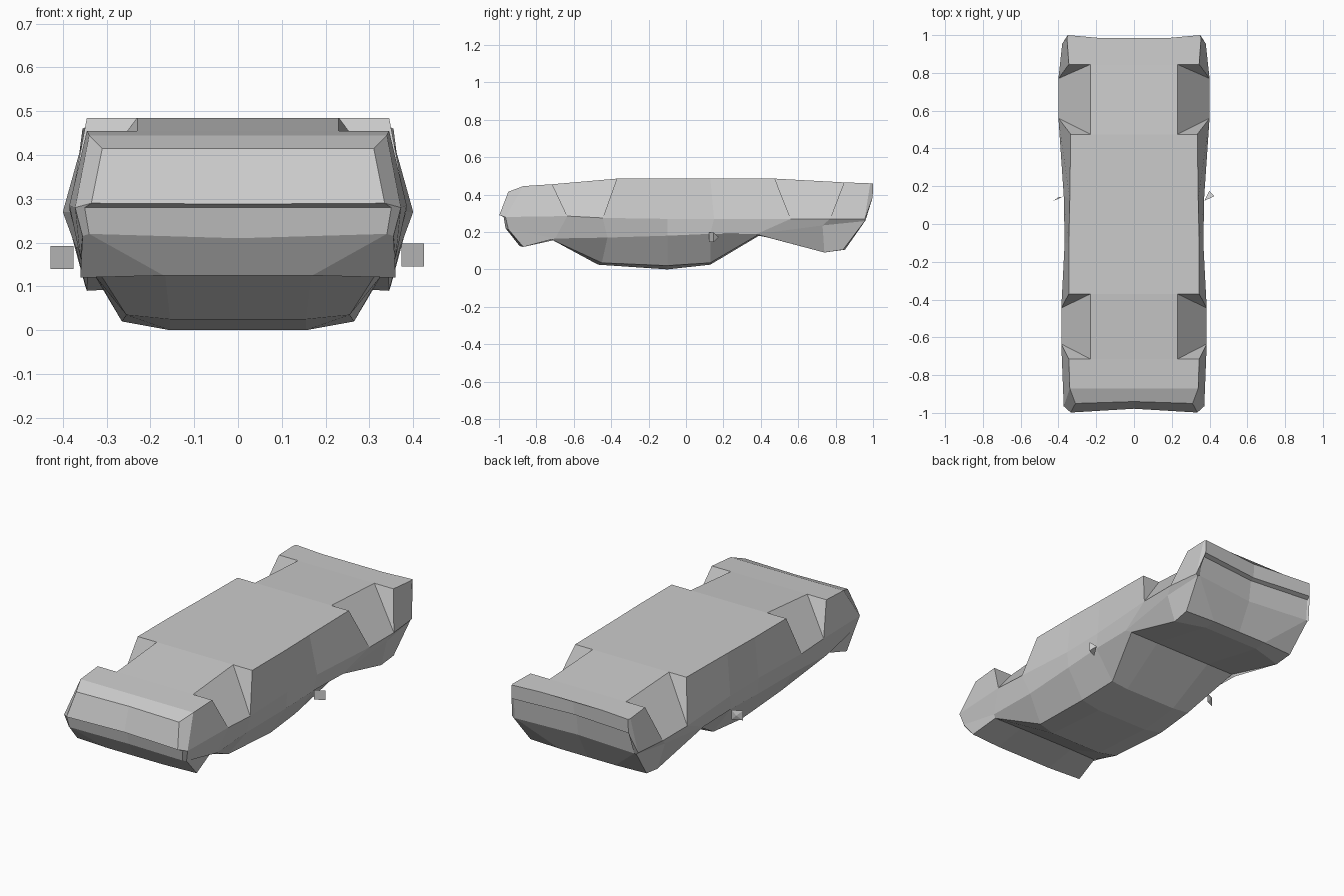
import bpy
import bmesh

cube = bpy.data.objects.get("Cube")
if cube:
    bpy.data.objects.remove(cube, do_unlink=True)

# One plain grey for everything
grey = bpy.data.materials.new("plain_grey")
grey.use_nodes = True
colour = (0.6, 0.6, 0.6, 1)
grey.diffuse_color = colour
grey.node_tree.nodes["Principled BSDF"].inputs["Base Color"].default_value = colour


def rail(xs, ys, zs):
    """Join three coordinate lists into a lengthwise line of points."""
    return list(zip(xs, ys, zs))


def make_object(name, bm):
    """Clean up a bmesh and link it as a flat-shaded object."""
    bmesh.ops.remove_doubles(bm, verts=bm.verts[:], dist=0.0005)
    bmesh.ops.recalc_face_normals(bm, faces=bm.faces[:])
    mesh = bpy.data.meshes.new(name)
    bm.to_mesh(mesh)
    bm.free()
    mesh.materials.append(grey)
    obj = bpy.data.objects.new(name, mesh)
    bpy.context.scene.collection.objects.link(obj)
    return obj


def add_face(bm, points):
    """Add a polygon, dropping repeated corners."""
    corners = []
    for point in points:
        if point not in corners:
            corners.append(point)
    if len(corners) > 2:
        bm.faces.new([bm.verts.new(corner) for corner in corners])


def add_both_sides(bm, points):
    add_face(bm, points)
    add_face(bm, [(-x, y, z) for x, y, z in points])


# Lengthwise lines of the overturned shell, floor first and roof last
floor_y = [-.87, -.715, -.37, -.1, .13, .475, .845, .985]
floor_z = [.445, .455, .485, .485, .485, .485, .465, .46]
floor_centre = rail([0] * len(floor_y), floor_y, floor_z)
floor_inner = rail([.23] * len(floor_y), floor_y, floor_z)
floor_outer = rail([.34, .345, .345, .345, .34, .335, .345, .355], floor_y, floor_z)
waist = rail([.372, .385, .385, .367, .372, .4, .4, .38],
             [-.965, -.635, -.445, -.1, .15, .56, .77, .955],
             [.28, .285, .275, .27, .27, .27, .27, .268])
shoulder = rail([.355, .36, .35, .36, .365, .37, .385, .37],
                [-.95, -.7, -.42, -.1, .13, .375, .73, .955],
                [.215, .165, .17, .18, .19, .188, .235, .258])
roof_edge = rail([.36, .335, .255, .265, .255, .34, .345, .35],
                 [-.87, -.72, -.45, -.1, .13, .385, .74, .84],
                 [.12, .16, .035, .02, .035, .184, .09, .105])
roof_y = [-.89, -.71, -.47, -.1, .13, .39, .78, .85]
roof_z = [.125, .155, .025, 0, .025, .18, .1, .105]
roof_inner = rail([.17, .17, .155, .155, .155, .17, .17, .17], roof_y, roof_z)
roof_centre = rail([0] * len(roof_y), roof_y, roof_z)

rails = [floor_centre, floor_inner, floor_outer, waist,
         shoulder, roof_edge, roof_inner, roof_centre]
columns = [list(column) for column in zip(*rails)]


def notched(column):
    """Pull the floor edge inward, as inside a wheel arch."""
    return column[:2] + [column[1]] + column[3:]


# Skin the columns; both arches get sloping cut-outs with triangular ends
body = bmesh.new()
arch_spans = {(1, 2), (5, 6)}
sequence = []
for index, column in enumerate(columns):
    starts = any(index == span[0] for span in arch_spans)
    ends = any(index == span[1] for span in arch_spans)
    if ends:
        sequence.append(notched(column))
    sequence.append(column)
    if starts:
        sequence.append(notched(column))

for near, far in zip(sequence, sequence[1:]):
    for row in range(len(rails) - 1):
        add_both_sides(body, [near[row], far[row], far[row + 1], near[row + 1]])


def close_end(column, rows):
    """Build a bumper and end panel from rows of (x, y, z, centre y, centre z)."""
    corner = [row[:3] for row in rows]
    middle = [(0, row[3], row[4]) for row in rows]
    centre, inner, outer, side, low, edge, lip, lip_centre = column
    add_both_sides(body, [centre, inner, outer, corner[0], middle[0]])
    for i in range(len(rows) - 1):
        add_both_sides(body, [middle[i], corner[i], corner[i + 1], middle[i + 1]])
    add_both_sides(body, [outer, side, corner[1], corner[0]])
    add_both_sides(body, [side, low] + corner[:0:-1])
    add_both_sides(body, [middle[-1], corner[-1], lip, lip_centre])
    add_both_sides(body, [corner[-1], low, edge, lip])


# Front bumper, groove and nose
close_end(columns[0], [(.31, -.95, .415, -.94, .415),
                       (.335, -.998, .29, -.978, .288),
                       (.35, -.975, .28, -.955, .28),
                       (.34, -.965, .22, -.94, .21)])
# Rear bumper, groove and tail
close_end(columns[-1], [(.35, 1, .46, .968, .46),
                        (.352, .998, .385, .965, .38),
                        (.355, .975, .375, .943, .372),
                        (.36, .96, .262, .928, .255)])
make_object("car_body", body)


# Door mirrors: a square pane with a shallow pyramid shell behind
def make_mirror(name, x, y, z, depth):
    half = .026
    bm = bmesh.new()
    pane = [(x + sx * half, y + sx * .012, z + sz * half)
            for sx, sz in ((-1, -1), (1, -1), (1, 1), (-1, 1))]
    tip = (x, y + depth, z)
    add_face(bm, pane)
    for i, point in enumerate(pane):
        add_face(bm, [point, pane[(i + 1) % len(pane)], tip])
    make_object(name, bm)


make_mirror("mirror_left", .399, .135, .172, .04)
make_mirror("mirror_right", -.402, .133, .166, .008)
